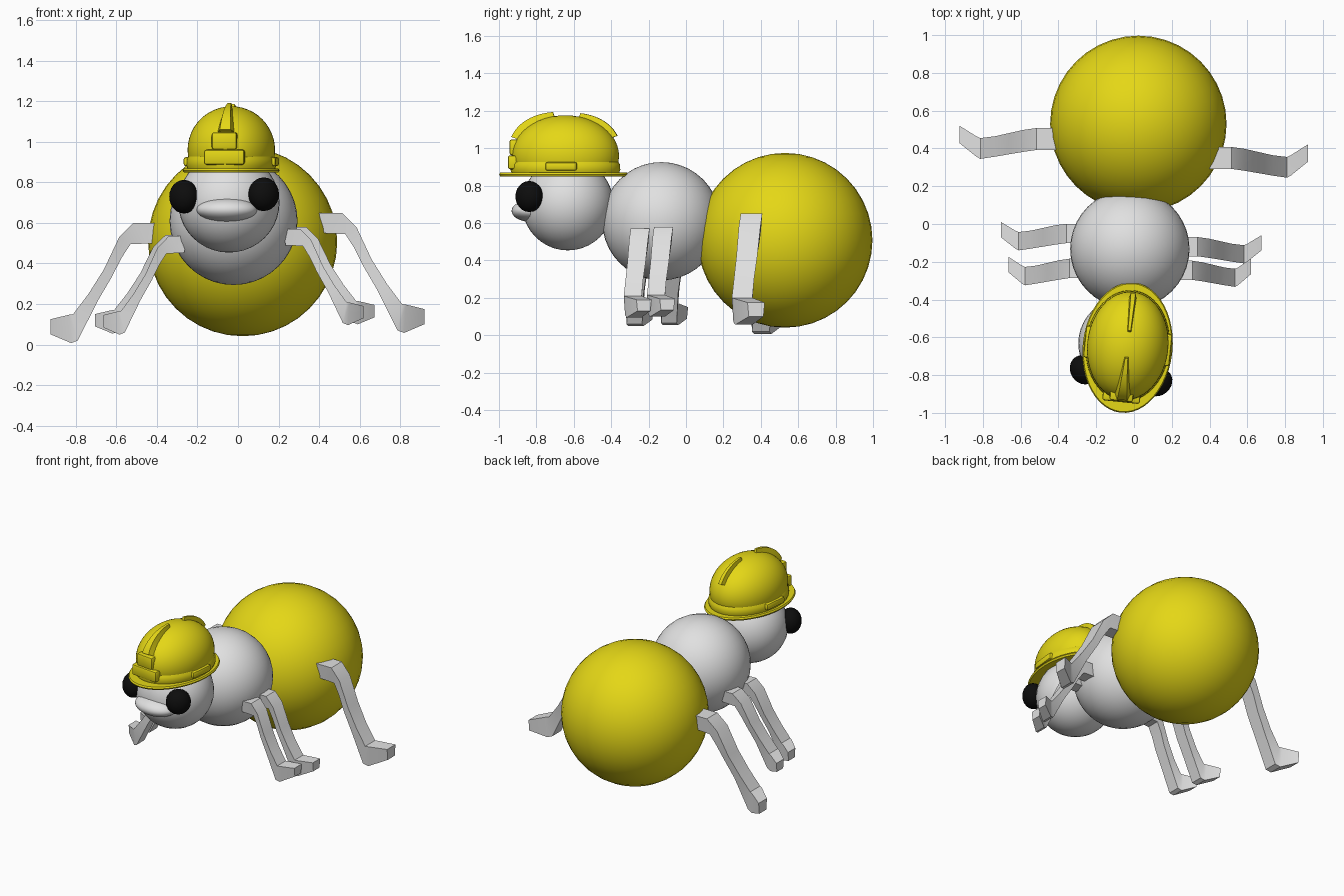
import bpy, bmesh, math
from mathutils import Matrix, Vector

if "Cube" in bpy.data.objects:
    bpy.data.objects.remove(bpy.data.objects["Cube"])


def material(name, rgb):
    m = bpy.data.materials.new(name)
    m.diffuse_color = (*rgb, 1)
    m.use_nodes = True
    m.node_tree.nodes["Principled BSDF"].inputs["Base Color"].default_value = m.diffuse_color
    return m


YELLOW = material("yellow", (0.78, 0.68, 0.008))
GREY = material("light_grey", (0.75, 0.75, 0.75))
BLACK = material("black", (0.004, 0.004, 0.004))


def finish(name, bm, mat, angle=40):
    bmesh.ops.recalc_face_normals(bm, faces=bm.faces)
    me = bpy.data.meshes.new(name)
    bm.to_mesh(me)
    bm.free()
    me.materials.append(mat)
    ob = bpy.data.objects.new(name, me)
    bpy.context.collection.objects.link(ob)
    bpy.ops.object.select_all(action='DESELECT')
    bpy.context.view_layer.objects.active = ob
    ob.select_set(True)
    bpy.ops.object.shade_smooth_by_angle(angle=math.radians(angle))
    return ob


def place(loc, turn=0.0, scale=(1, 1, 1)):
    return (Matrix.Translation(loc) @ Matrix.Rotation(turn, 4, 'Z')
            @ Matrix.Diagonal((*scale, 1)))


def ball(name, mat, loc, radii, turn=0.0, seg=40, cut_z=None):
    bm = bmesh.new()
    bmesh.ops.create_uvsphere(bm, u_segments=seg, v_segments=seg // 2, radius=1,
                              matrix=place(loc, turn, radii))
    if cut_z is not None:
        r = bmesh.ops.bisect_plane(bm, geom=bm.verts[:] + bm.edges[:] + bm.faces[:],
                                   plane_co=(0, 0, cut_z), plane_no=(0, 0, -1), clear_outer=True)
        edges = [g for g in r["geom_cut"] if isinstance(g, bmesh.types.BMEdge)]
        bmesh.ops.contextual_create(bm, geom=edges)
    return finish(name, bm, mat)


def loft(name, mat, rings, matrix=Matrix(), closed=False, angle=40):
    bm = bmesh.new()
    vs = [[bm.verts.new(matrix @ Vector(p)) for p in ring] for ring in rings]
    n = len(vs[0])
    pairs = list(zip(vs, vs[1:])) + ([(vs[-1], vs[0])] if closed else [])
    for a, b in pairs:
        for i in range(n):
            j = (i + 1) % n
            bm.faces.new((a[i], a[j], b[j], b[i]))
    if not closed:
        bm.faces.new(vs[0])
        bm.faces.new(vs[-1])
    return finish(name, bm, mat, angle)


def box(name, mat, matrix, bevel=0.012):
    bm = bmesh.new()
    bmesh.ops.create_cube(bm, size=1, matrix=matrix)
    bmesh.ops.bevel(bm, geom=bm.edges[:], offset=bevel, segments=2, affect='EDGES', profile=0.5)
    return finish(name, bm, mat)


# Body
ball("abdomen", YELLOW, (0.023, 0.53, 0.508), (0.467,) * 3)
ball("thorax", GREY, (-0.022, -0.132, 0.61), (0.316,) * 3)

# Head, turned slightly to one side
head = Vector((-0.045, -0.632, 0.70))
ball("head", GREY, head, (0.25, 0.245, 0.246))
ball("snout", GREY, head + Vector((-0.01, -0.19, -0.035)), (0.15, 0.11, 0.06), math.radians(-6))

# Eyes, flattened against the head
for name, loc in (("right_eye", (0.127, -0.838, 0.742)), ("left_eye", (-0.267, -0.772, 0.73))):
    d = Vector(loc) - head
    ball(name, BLACK, loc, (0.07, 0.08, 0.083), math.atan2(d.y, d.x), 24)

# Helmet shell, band and brim
HC = Vector((-0.033, -0.645, 0.96))
RX, RY, RZ = 0.215, 0.288, 0.216
TURN = math.radians(-6)
HM = place(HC, TURN)
ball("helmet_dome", YELLOW, HC, (RX, RY, RZ), TURN, 48, cut_z=0.865)


def ellipse(rx, ry, z, y0=0.0, n=48):
    return [(rx * math.cos(2 * math.pi * i / n), y0 + ry * math.sin(2 * math.pi * i / n), z)
            for i in range(n)]


loft("helmet_brim", YELLOW,
     [ellipse(0.232, 0.34, -0.11, -0.01), ellipse(0.238, 0.346, -0.1, -0.01),
      ellipse(0.232, 0.34, -0.09, -0.01)], HM)
loft("helmet_band", YELLOW,
     [ellipse(0.212, 0.285, -0.1), ellipse(0.222, 0.295, -0.075),
      ellipse(0.22, 0.292, -0.045), ellipse(0.205, 0.275, -0.02)], HM)

# Front badge plates and side clips on the helmet
for name, loc, size in (("helmet_front_lower_plate", (-0.005, -0.27, -0.035), (0.2, 0.06, 0.075)),
                        ("helmet_front_upper_plate", (-0.005, -0.255, 0.045), (0.125, 0.08, 0.085)),
                        ("helmet_clip_right", (0.212, 0, -0.057), (0.035, 0.17, 0.045)),
                        ("helmet_clip_left", (-0.212, 0, -0.057), (0.035, 0.17, 0.045))):
    box(name, YELLOW, HM @ place(loc, 0, size))


# Helmet crests, tapering toward the crown
def crest(name, side, t0, t1, w0, w1, lift):
    rings = []
    for i in range(13):
        f = i / 12
        t = math.radians(t0 + (t1 - t0) * f)
        w = w0 + (w1 - w0) * f
        s = 1 + lift * (0.75 + 0.25 * math.sin(math.pi * f))
        c, z = side * RY * math.cos(t), RZ * math.sin(t)
        rings.append([(-w, c * .94, z * .94), (w, c * .94, z * .94),
                      (w * .6, c * s, z * s), (-w * .6, c * s, z * s)])
    loft(name, YELLOW, rings, HM, angle=30)


crest("helmet_front_crest", -1, 25, 78, 0.045, 0.012, 0.14)
crest("helmet_back_crest", 1, 27, 75, 0.022, 0.012, 0.12)

# Legs: upper x, upper z, lower x, lower z, y shift, half width
LEG = [(0.40, 0.65, 0.42, 0.55, 0.0, 0.058),
       (0.515, 0.65, 0.53, 0.545, 0.0, 0.058),
       (0.585, 0.58, 0.575, 0.475, -0.01, 0.058),
       (0.66, 0.42, 0.62, 0.385, -0.025, 0.056),
       (0.735, 0.30, 0.69, 0.265, -0.04, 0.054),
       (0.81, 0.20, 0.787, 0.07, -0.05, 0.055),
       (0.83, 0.197, 0.82, 0.057, -0.04, 0.054),
       (0.92, 0.175, 0.92, 0.10, 0.025, 0.046)]


def leg(name, side, root_x, toe_x, y, top, sz):
    sx = (toe_x - root_x) / 0.52
    rings = []
    for ux, uz, lx, lz, dy, w in LEG:
        X = [side * (root_x + sx * (v - 0.40)) for v in (ux, lx)]
        Z = [top + sz * (v - 0.65) for v in (uz, lz)]
        c, h = y + dy * sz, w * (0.35 + 0.65 * sz)
        rings.append([(X[0], c - h, Z[0]), (X[0], c + h, Z[0]),
                      (X[1], c + h * .85, Z[1]), (X[1], c - h * .85, Z[1])])
    loft(name, GREY, rings, angle=35)


leg("right_hind_leg", 1, 0.40, 0.92, 0.35, 0.65, 1.0)
leg("left_hind_leg", -1, 0.40, 0.925, 0.45, 0.60, 1.0)
leg("right_middle_leg", 1, 0.24, 0.675, -0.12, 0.58, 0.81)
leg("left_middle_leg", -1, 0.26, 0.705, -0.05, 0.54, 0.82)
leg("right_front_leg", 1, 0.22, 0.62, -0.245, 0.57, 0.8)
leg("left_front_leg", -1, 0.25, 0.665, -0.235, 0.535, 0.82)
